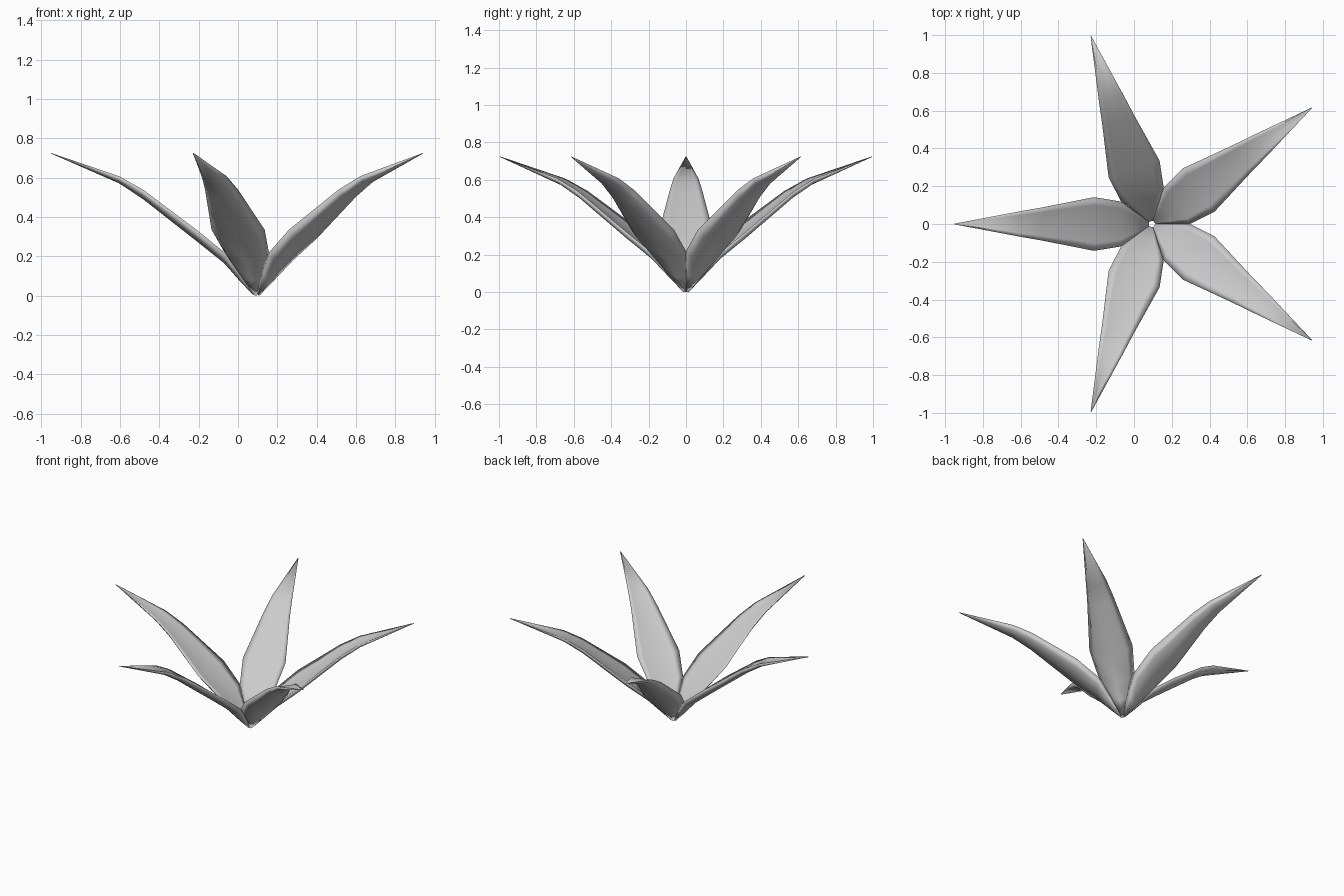
import bpy, bmesh, math

if "Cube" in bpy.data.objects:
    bpy.data.objects.remove(bpy.data.objects["Cube"])

# leaf stations: distance from centre, half width, rim height, upper and lower trough depth
STATIONS = [(0.015, 0.011, 0.01, 0.001, 0.010), (0.085, 0.062, 0.115, 0.006, 0.042),
            (0.165, 0.119, 0.22, 0.014, 0.056), (0.306, 0.142, 0.335, 0.016, 0.058),
            (0.58, 0.088, 0.54, 0.010, 0.048), (0.70, 0.067, 0.607, 0.005, 0.036),
            (1.045, 0.002, 0.725, 0.001, 0.003)]
# closed cupped cross-section: sideways fraction, upper and lower depth fractions
SECTION = [(-1, 0, 0), (-0.7, 0.8, 0), (0, 1, 0), (0.7, 0.8, 0), (1, 0, 0),
           (0.72, 0, 0.75), (0, 0, 1), (-0.72, 0, 0.75)]


def leaf(index, angle):
    bm = bmesh.new()
    ca, sa = math.cos(angle), math.sin(angle)
    rows = []
    for r, w, z, du, dl in STATIONS:
        rows.append([bm.verts.new((0.095 + r * ca - s * w * sa,
                                   r * sa + s * w * ca, z - u * du - l * dl))
                     for s, u, l in SECTION])
    n = len(SECTION)
    for a, b in zip(rows, rows[1:]):
        for i in range(n):
            j = (i + 1) % n
            bm.faces.new((a[i], b[i], b[j], a[j]))
    bm.faces.new(rows[0])
    bm.faces.new(rows[-1])
    bmesh.ops.recalc_face_normals(bm, faces=bm.faces)
    mesh = bpy.data.meshes.new(f"leaf_{index}")
    bm.to_mesh(mesh)
    bm.free()
    ob = bpy.data.objects.new(f"leaf_{index}", mesh)
    bpy.context.collection.objects.link(ob)
    mesh.shade_smooth()


# five leaves fanned around the base
for k in range(5):
    leaf(k + 1, math.radians(36 + 72 * k))
